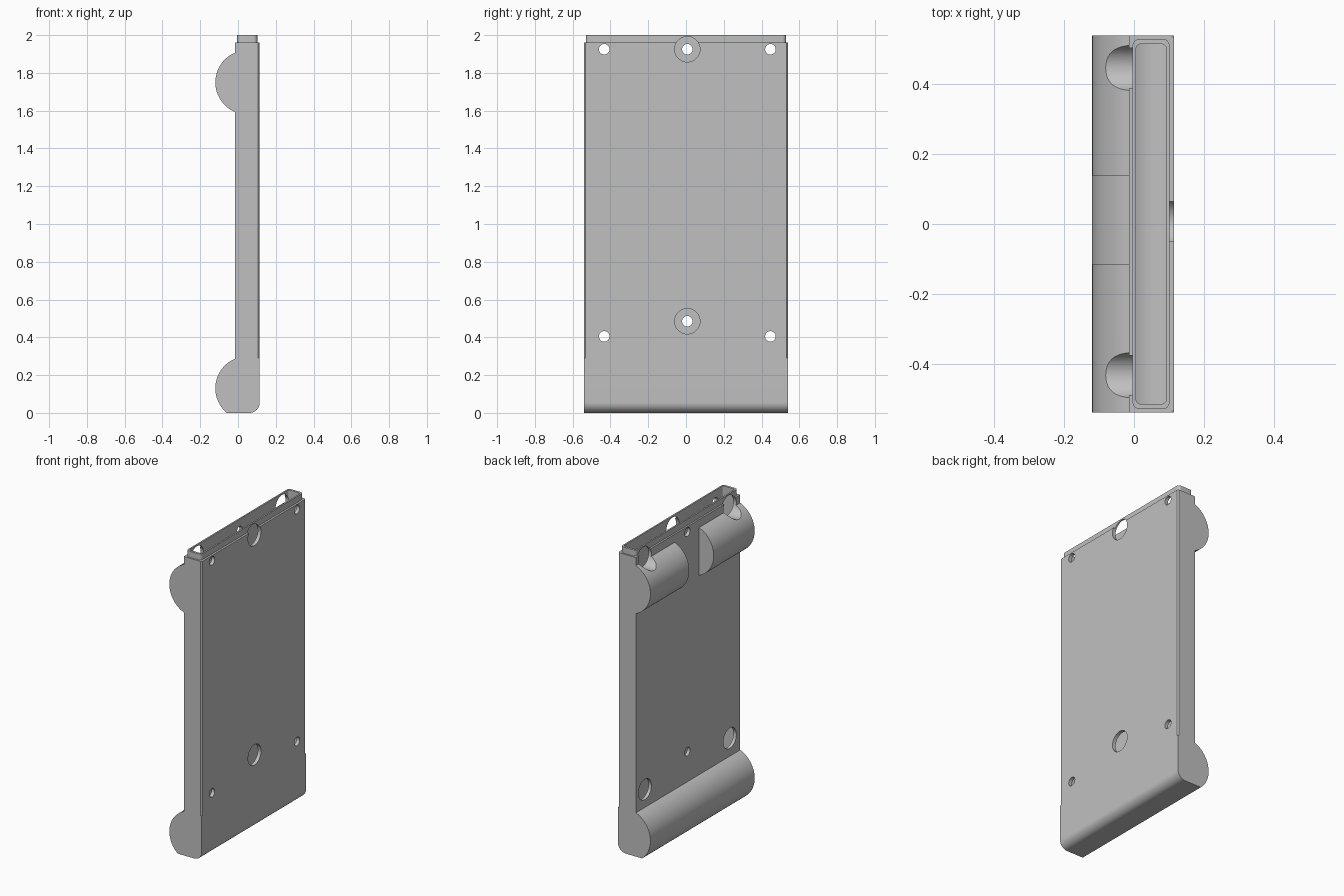
import bpy, bmesh, math

cube = bpy.data.objects.get("Cube")
if cube:
    bpy.data.objects.remove(cube, do_unlink=True)

grey = bpy.data.materials.new("plain grey")
grey.use_nodes = True
grey.diffuse_color = (0.53, 0.53, 0.53, 1)
grey.node_tree.nodes["Principled BSDF"].inputs["Base Color"].default_value = grey.diffuse_color


def arc(cx, cy, r, start, end, n=32):
    angles = [math.radians(start + (end - start) * i / n) for i in range(n + 1)]
    return [(cx + r * math.cos(a), cy + r * math.sin(a)) for a in angles]


def rounded_rect(x0, x1, y0, y1, r):
    return (arc(x1 - r, y1 - r, r, 0, 90, 8) + arc(x0 + r, y1 - r, r, 90, 180, 8)
            + arc(x0 + r, y0 + r, r, 180, 270, 8) + arc(x1 - r, y0 + r, r, 270, 360, 8))


def extrude(name, outline, axis, start, end):
    """Solid prism: outline in the two other axes, extruded along axis."""
    place = {"x": lambda a, b, t: (t, a, b),
             "y": lambda a, b, t: (a, t, b),
             "z": lambda a, b, t: (a, b, t)}[axis]
    bm = bmesh.new()
    low, high = ([bm.verts.new(place(a, b, t)) for a, b in outline] for t in (start, end))
    bm.faces.new(low)
    bm.faces.new(high)
    n = len(outline)
    for i in range(n):
        j = (i + 1) % n
        bm.faces.new((low[i], low[j], high[j], high[i]))
    bmesh.ops.recalc_face_normals(bm, faces=bm.faces)
    mesh = bpy.data.meshes.new(name)
    bm.to_mesh(mesh)
    bm.free()
    mesh.materials.append(grey)
    ob = bpy.data.objects.new(name, mesh)
    bpy.context.collection.objects.link(ob)
    return ob


def combine(target, other, operation):
    mod = target.modifiers.new(operation, "BOOLEAN")
    mod.operation = operation
    mod.solver = "EXACT"
    mod.object = other
    bpy.context.view_layer.objects.active = target
    bpy.ops.object.modifier_apply(modifier=mod.name)
    bpy.data.objects.remove(other, do_unlink=True)


BACK, FACE, HALF = -0.015, 0.115, 0.54
MID, R = 0.05, 0.17          # roll axis and radius
LOW, HIGH = 0.13, 1.75       # roll heights
EDGE = math.degrees(math.acos((BACK - MID) / R))
c = 0.008

# Flat case with slightly chamfered face edges
case = extrude("case", [(BACK, -HALF), (FACE - c, -HALF), (FACE, c - HALF),
                        (FACE, HALF - c), (FACE - c, HALF), (BACK, HALF)], "z", 0.2, 1.96)

# Bottom end: roll on the back, flat foot, rounded front edge
foot = -180 + math.degrees(math.asin(LOW / R))
base_outline = ([(FACE, 0.29)] + arc(MID, LOW, R, EDGE, foot + 360)
                + arc(FACE - 0.055, 0.055, 0.055, -90, 0, 12))
combine(case, extrude("base", base_outline, "y", -HALF, HALF), "UNION")

# Upper roll in two halves
roll = arc(MID, HIGH, R, EDGE, 360 - EDGE) + [(0.0, HIGH - 0.157), (0.0, HIGH + 0.157)]
for y0, y1 in ((-HALF, -0.115), (0.138, HALF)):
    combine(case, extrude("upper_roll", roll, "y", y0, y1), "UNION")

# Stepped lip at the mouth
combine(case, extrude("lip", rounded_rect(-0.004, 0.102, -0.53, 0.53, 0.02), "z", 1.9, 2.0), "UNION")

# Deep pocket with a curved floor
pocket = rounded_rect(0.006, 0.092, -0.515, 0.515, 0.012)
combine(case, extrude("pocket", pocket, "z", 0.1, 2.1), "DIFFERENCE")
floor = arc(0.049, LOW, 0.1, -115.5, -64.5, 16) + [(0.092, 0.12), (0.006, 0.12)]
combine(case, extrude("pocket_floor", floor, "y", -0.515, 0.515), "DIFFERENCE")


# Screw holes: small bore through one wall, wide access hole in the other
def screw_hole(y, z, wide_start, wide_end):
    for radius, x0, x1 in ((0.028, -0.3, 0.3), (0.067, wide_start, wide_end)):
        circle = arc(y, z, radius, 0, 360, 40)[:-1]
        combine(case, extrude("hole", circle, "x", x0, x1), "DIFFERENCE")


OFFSET = 0.007
for side in (-1, 1):
    for z in (0.405, 1.925):
        screw_hole(OFFSET + side * 0.44, z, -0.3, MID)
for z in (0.485, 1.925):
    screw_hole(OFFSET, z, MID, 0.3)

# Smooth rolls and bores, crisp edges
bpy.ops.object.select_all(action="DESELECT")
case.select_set(True)
bpy.context.view_layer.objects.active = case
bpy.ops.object.shade_smooth_by_angle(angle=math.radians(30))
